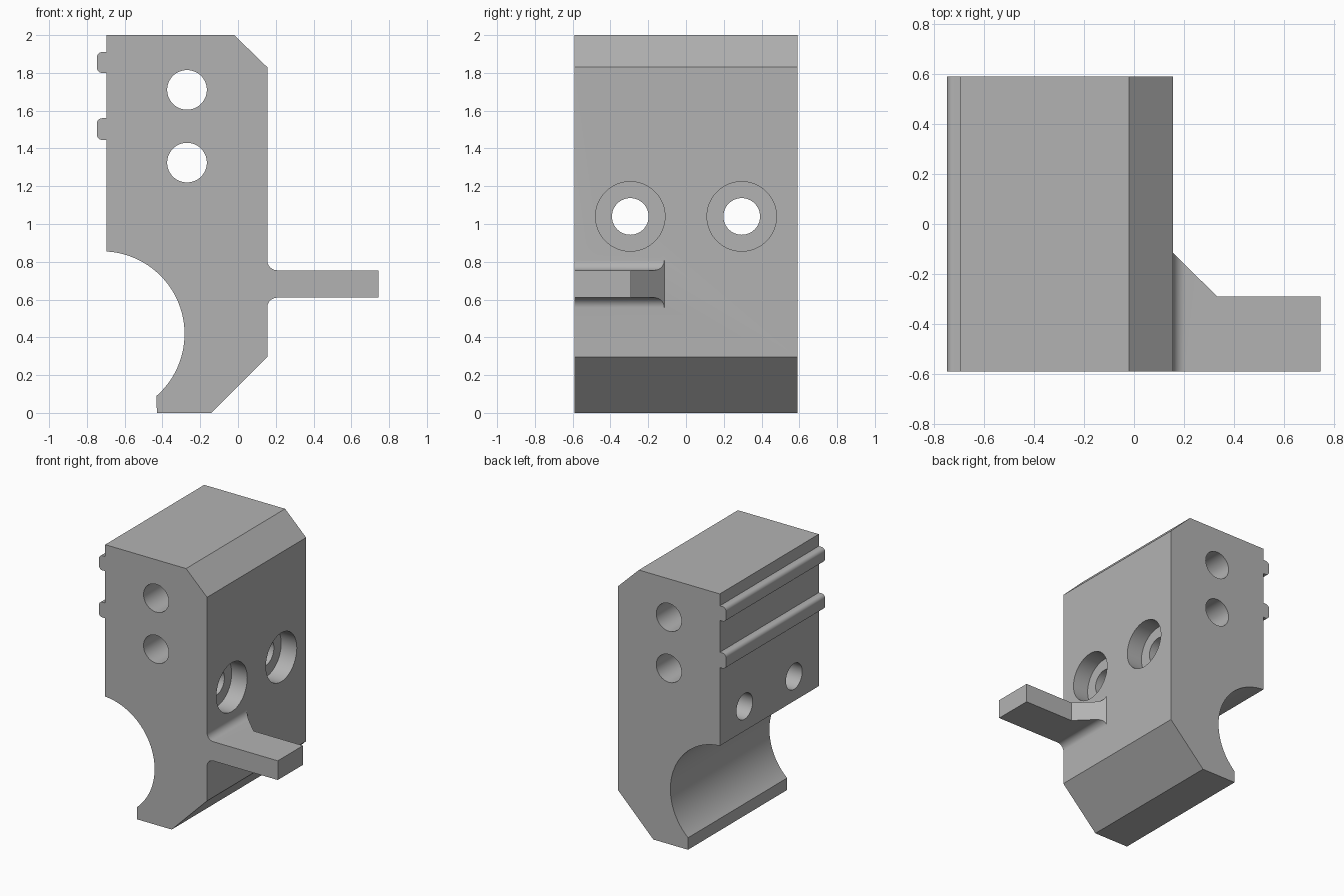
import bpy, bmesh
from math import pi, cos, sin, radians, atan2
from mathutils import Matrix, Vector

if "Cube" in bpy.data.objects:
    bpy.data.objects.remove(bpy.data.objects["Cube"])

grey = bpy.data.materials.new("plain grey")
grey.use_nodes = True
colour = (0.45, 0.45, 0.45, 1)
grey.diffuse_color = colour
grey.node_tree.nodes["Principled BSDF"].inputs["Base Color"].default_value = colour

HALF = 0.59      # half the depth of the block
WALL = 0.155     # right wall of the block


def arc(cx, cz, r, start, end, steps=10):
    return [(cx + r * cos(start + (end - start) * i / steps),
             cz + r * sin(start + (end - start) * i / steps)) for i in range(steps + 1)]


def prism(name, outline, low, high, axis="Y"):
    """Extrude an outline along Y (points are x, z) or Z (points are x, y)."""
    place = (lambda a, b: (a, low, b)) if axis == "Y" else (lambda a, b: (a, b, low))
    bm = bmesh.new()
    face = bm.faces.new([bm.verts.new(place(a, b)) for a, b in outline])
    moved = bmesh.ops.extrude_face_region(bm, geom=[face])["geom"]
    shift = Vector((0, high - low, 0)) if axis == "Y" else Vector((0, 0, high - low))
    bmesh.ops.translate(bm, vec=shift, verts=[v for v in moved if isinstance(v, bmesh.types.BMVert)])
    bmesh.ops.recalc_face_normals(bm, faces=bm.faces)
    return finish(name, bm)


def cylinder_x(name, r, x0, x1, y, z):
    bm = bmesh.new()
    turn = Matrix.Translation(((x0 + x1) / 2, y, z)) @ Matrix.Rotation(pi / 2, 4, "Y")
    bmesh.ops.create_cone(bm, cap_ends=True, segments=64, radius1=r, radius2=r,
                          depth=x1 - x0, matrix=turn)
    return finish(name, bm)


def finish(name, bm):
    mesh = bpy.data.meshes.new(name)
    bm.to_mesh(mesh)
    bm.free()
    mesh.materials.append(grey)
    obj = bpy.data.objects.new(name, mesh)
    bpy.context.collection.objects.link(obj)
    return obj


def combine(target, tool, operation):
    mod = target.modifiers.new(operation, "BOOLEAN")
    mod.operation, mod.object, mod.solver = operation, tool, "EXACT"
    bpy.context.view_layer.objects.active = target
    bpy.ops.object.modifier_apply(modifier=mod.name)
    bpy.data.objects.remove(tool)


# Main block with chamfered corners and a round saddle cut at lower left
cx, cz, r = -0.72, 0.418, 0.437
saddle = arc(cx, cz, r, atan2(0.855 - cz, -0.695 - cx), atan2(0.09 - cz, -0.43 - cx), 48)
block = prism("clamp_block", saddle + [(-0.43, 0), (-0.14, 0), (WALL, 0.295), (WALL, 1.83),
                                       (-0.02, 2), (-0.695, 2)], -HALF, HALF)

# Rounded rails along the left side
for bottom, top in ((1.445, 1.56), (1.80, 1.91)):
    f = 0.028
    rail = ([(-0.65, top)] + arc(-0.747 + f, top - f, f, pi / 2, pi)
            + arc(-0.747 + f, bottom + f, f, pi, 1.5 * pi) + [(-0.65, bottom)])
    combine(block, prism("rail", rail, -HALF, HALF), "UNION")

# Arm with fillets at the wall, trimmed to its flared plan
low, high, f = 0.61, 0.755, 0.053
side = ([(0.1, low - f)] + arc(WALL + f, low - f, f, pi, pi / 2)
        + [(0.745, low), (0.745, high)]
        + arc(WALL + f, high + f, f, 1.5 * pi, pi) + [(0.1, high + f)])
arm = prism("arm", side, -HALF, 0)
plan = [(0, -1), (1, -1), (1, -0.29), (0.333, -0.29), (WALL, -0.115), (0, -0.115)]
combine(arm, prism("arm_plan", plan, 0, 1.5, "Z"), "INTERSECT")
combine(block, arm, "UNION")

# Cross holes from front to back
for z in (1.325, 1.71):
    combine(block, prism("cross_hole", arc(-0.27, z, 0.105, 0, 2 * pi * 63 / 64, 63), -1, 1),
            "DIFFERENCE")

# Counterbored bolt holes from right to left
for y in (-0.295, 0.295):
    combine(block, cylinder_x("bolt_hole", 0.097, -1, 1, y, 1.04), "DIFFERENCE")
    combine(block, cylinder_x("counterbore", 0.184, WALL - 0.13, 1, y, 1.04), "DIFFERENCE")

bpy.ops.object.select_all(action="DESELECT")
block.select_set(True)
bpy.context.view_layer.objects.active = block
bpy.ops.object.shade_smooth_by_angle(angle=radians(30))
